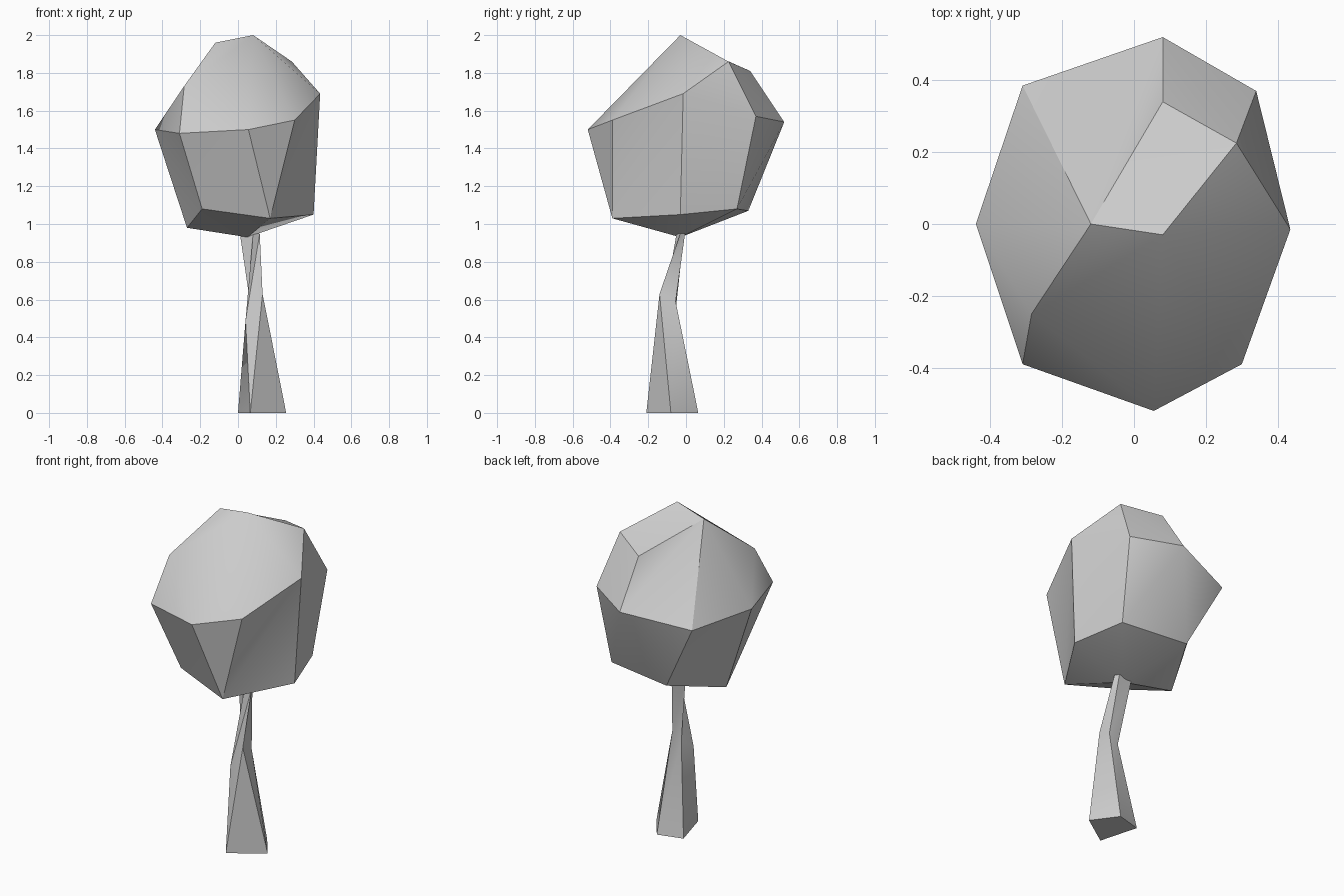
import bpy
import bmesh
import math
from mathutils import Vector

default_cube = bpy.data.objects.get("Cube")
if default_cube:
    bpy.data.objects.remove(default_cube, do_unlink=True)


def flat_material(name, color):
    material = bpy.data.materials.new(name)
    material.use_nodes = True
    material.diffuse_color = color
    material.node_tree.nodes["Principled BSDF"].inputs["Base Color"].default_value = color
    return material


def finish(bm, name, material, angle):
    """Turn the bmesh into a named object with soft shading and sharp creases."""
    bmesh.ops.recalc_face_normals(bm, faces=bm.faces)
    mesh = bpy.data.meshes.new(name)
    bm.to_mesh(mesh)
    bm.free()
    mesh.materials.append(material)
    obj = bpy.data.objects.new(name, mesh)
    bpy.context.collection.objects.link(obj)
    bpy.ops.object.select_all(action="DESELECT")
    obj.select_set(True)
    bpy.context.view_layer.objects.active = obj
    bpy.ops.object.shade_smooth_by_angle(angle=math.radians(angle))
    return obj


def fan(bm, hub, rim, closed=False):
    """Fill triangles between a hub corner and a chain of rim corners."""
    ends = rim[1:] + rim[:1] if closed else rim[1:]
    for start, end in zip(rim, ends):
        bm.faces.new((hub, start, end))


grey = flat_material("light grey", (0.6, 0.6, 0.6, 1))

# Crown: faceted lump, its corners grouped by level
crown_corners = {
    # peak and upper shoulders
    "A": (.08, -.03, 2), "L": (-.12, 0, 1.96), "M": (.08, .34, 1.81),
    "D": (.285, .225, 1.86), "I": (-.285, -.25, 1.73),
    # widest belt
    "B": (.08, .52, 1.54), "C": (.34, .37, 1.57), "E": (.435, -.015, 1.69),
    "F": (.3, -.39, 1.55), "G": (.055, -.52, 1.5), "H": (-.31, -.39, 1.48),
    "J": (-.44, 0, 1.5), "K": (-.31, .385, 1.48),
    # lower rim and underside tip
    "N": (.17, -.39, 1.03), "O": (.4, -.03, 1.05), "P": (.31, .27, 1.08),
    "Q": (-.1, .33, 1.07), "R": (-.27, 0, .98), "S": (-.19, -.275, 1.08),
    "T": (.05, -.03, .93),
}
closed_fans = {"A": "DEFGIL", "M": "DLB", "T": "NOPQRS"}
open_fans = {"D": "BCE", "I": "GHJL", "L": "JKB", "E": "FNOPC",
             "B": "CPQK", "J": "KQRSH", "G": "HSNF"}

bm = bmesh.new()
corner = {key: bm.verts.new(co) for key, co in crown_corners.items()}
for fans, closed in ((closed_fans, True), (open_fans, False)):
    for hub, rim in fans.items():
        fan(bm, corner[hub], [corner[key] for key in rim], closed)
finish(bm, "tree_crown", grey, 30)

# Trunk: four-sided, twisting through a narrow bent neck
foot = [(.255, -.08, 0), (.15, .065, 0), (0, .024, 0), (.065, -.21, 0)]
neck = [(.13, -.14, .63), (.13, -.055, .59), (.07, -.055, .54), (.04, -.13, .49)]
top = [(.115, -.03, .95), (.1, -.005, .95), (.01, -.01, .95), (.08, -.05, .95)]

bm = bmesh.new()
rings = [[bm.verts.new(Vector(co)) for co in ring] for ring in (foot, neck, top)]
for lower, upper in zip(rings, rings[1:]):
    for i in range(len(lower)):
        j = (i + 1) % len(lower)
        bm.faces.new((lower[i], lower[j], upper[j]))
        bm.faces.new((lower[i], upper[j], upper[i]))
bm.faces.new(rings[0][::-1])
bm.faces.new(rings[-1])
finish(bm, "tree_trunk", grey, 40)
